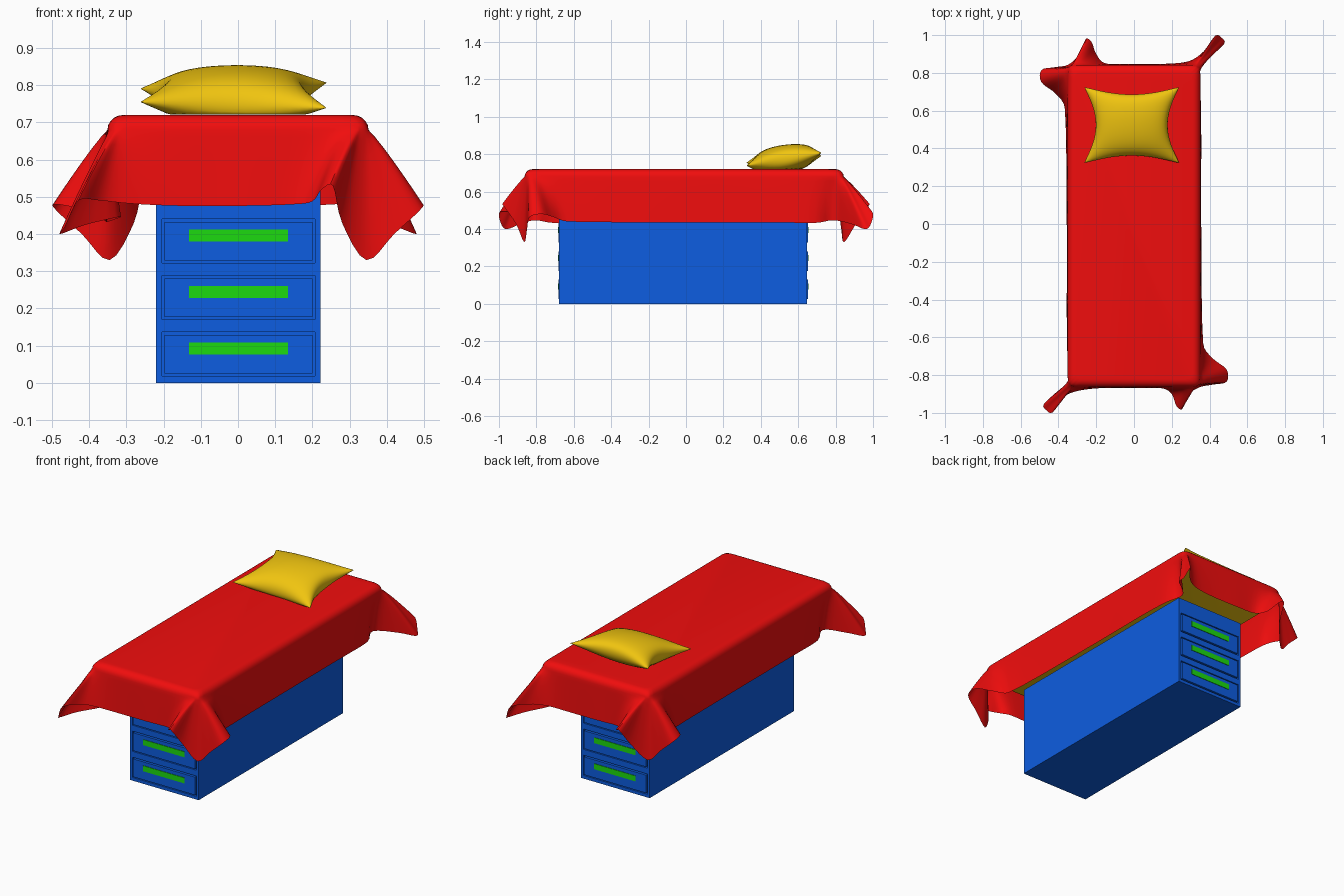
import bpy, bmesh, math
from mathutils import Vector

if "Cube" in bpy.data.objects:
    bpy.data.objects.remove(bpy.data.objects["Cube"])


def material(name, rgb):
    m = bpy.data.materials.new(name)
    m.diffuse_color = (*rgb, 1)
    m.use_nodes = True
    m.node_tree.nodes["Principled BSDF"].inputs["Base Color"].default_value = m.diffuse_color
    return m


RED = material("red_cloth", (0.88, 0.004, 0.004))
BLUE = material("blue_paint", (0.004, 0.11, 0.75))
GREEN = material("green_handle", (0.012, 0.70, 0.005))
YELLOW = material("yellow_fabric", (0.88, 0.56, 0.005))


def finish(name, bm, mat, smooth=None):
    me = bpy.data.meshes.new(name)
    bmesh.ops.recalc_face_normals(bm, faces=bm.faces)
    bm.to_mesh(me)
    bm.free()
    ob = bpy.data.objects.new(name, me)
    bpy.context.collection.objects.link(ob)
    me.materials.append(mat)
    if smooth:
        bpy.ops.object.select_all(action='DESELECT')
        ob.select_set(True)
        bpy.context.view_layer.objects.active = ob
        bpy.ops.object.shade_smooth_by_angle(angle=math.radians(smooth))
    return ob


def box(name, lo, hi, mat, bevel=0):
    bm = bmesh.new()
    bmesh.ops.create_cube(bm, size=1)
    for v in bm.verts:
        v.co = [(a + b) / 2 + c * (b - a) for a, b, c in zip(lo, hi, v.co)]
    if bevel:
        bmesh.ops.bevel(bm, geom=bm.edges[:], offset=bevel, segments=3,
                        profile=0.5, affect='EDGES')
    return finish(name, bm, mat, 40 if bevel else None)


# Cabinet, with a frame, three drawers and handles on both ends
box("cabinet", (-0.22, -0.662, 0), (0.222, 0.632, 0.53), BLUE)
for end, y, s in (("front", -0.662, -1), ("back", 0.632, 1)):

    def plate(name, x0, x1, z0, z1, d, mat):
        ys = sorted((y, y + s * d))
        box(f"{end}_{name}", (x0, ys[0], z0), (x1, ys[1], z1), mat)
    plate("left_stile", -0.22, -0.205, 0, 0.53, 0.016, BLUE)
    plate("right_stile", 0.207, 0.222, 0, 0.53, 0.016, BLUE)
    for i in range(4):
        z = 0.152 * i
        top = 0.53 if i == 3 else z + 0.018
        plate(f"rail_{i + 1}", -0.205, 0.207, max(0, z - 0.016), top, 0.016, BLUE)
        if i < 3:
            plate(f"drawer_{i + 1}", -0.198, 0.200, z + 0.025, z + 0.129, 0.019, BLUE)
            plate(f"handle_{i + 1}", -0.132, 0.134, z + 0.076, z + 0.108, 0.022, GREEN)

# Mattress hidden under the cloth
box("mattress", (-0.335, -0.85, 0.61), (0.335, 0.83, 0.708), YELLOW, 0.025)

# Half of the cloth edge: (shoulder x, y), (hem x, y, z); other half is turned 180 degrees
HALF = [
    ((-.342, -.840), (-.478, -.955, .400)), ((-.335, -.847), (-.465, -.985, .420)),
    ((-.325, -.850), (-.430, -.997, .490)), ((-.310, -.853), (-.370, -.915, .490)),
    ((-.270, -.853), (-.290, -.872, .482)), ((-.150, -.853), (-.160, -.858, .476)),
    ((.020, -.853), (.020, -.858, .476)), ((.180, -.853), (.150, -.860, .480)),
    ((.260, -.853), (.200, -.900, .488)), ((.300, -.853), (.225, -.965, .520)),
    ((.322, -.851), (.255, -.980, .530)), ((.332, -.848), (.280, -.910, .430)),
    ((.341, -.842), (.345, -.855, .330)), ((.346, -.835), (.420, -.840, .400)),
    ((.349, -.825), (.490, -.825, .465)), ((.351, -.810), (.490, -.760, .480)),
    ((.351, -.770), (.415, -.700, .465)), ((.351, -.660), (.366, -.620, .440)),
    ((.351, .000), (.356, .000, .435)), ((.351, .500), (.356, .500, .435)),
    ((.351, .700), (.350, .700, .433)), ((.351, .800), (.315, .800, .447)),
    ((.348, .830), (.410, .890, .425)),
]
keys = []
for t in (1, -1):
    for a, b in HALF:
        shift = 0 if abs(b[1]) > 0.88 else -0.01
        keys.append((Vector((a[0] * t, a[1] * t - 0.01, 0.68)),
                     Vector((b[0] * t, b[1] * t + shift, b[2]))))


def smooth_loop(pts, steps):
    # closed Catmull-Rom curve with limited tangents
    out, n = [], len(pts)
    for i in range(n):
        p0, p1, p2, p3 = (pts[(i + k) % n] for k in (-1, 0, 1, 2))
        for j in range(steps):
            t = j / steps
            m1, m2 = (p2 - p0) / 2, (p3 - p1) / 2
            lim = 1.3 * (p2 - p1).length
            m1, m2 = (m * min(1, lim / max(m.length, 1e-6)) for m in (m1, m2))
            out.append(p1 * (2*t**3 - 3*t*t + 1) + m1 * (t**3 - 2*t*t + t)
                       + p2 * (3*t*t - 2*t**3) + m2 * (t**3 - t*t))
    return out


shoulder = smooth_loop([k[0] for k in keys], 4)
hem = smooth_loop([k[1] for k in keys], 4)

# Cloth: flat top, rounded shoulder, draped skirt
bm = bmesh.new()
rings = []
for k in range(6):
    a = math.pi / 2 * k / 5
    inset = 0.042 * (1 - math.sin(a))
    rings.append([Vector((p.x * (1 - inset / 0.351), p.y * (1 - inset / 0.853),
                          0.68 + 0.04 * math.cos(a))) for p in shoulder])
for k in range(1, 9):
    t = k / 8
    ring = [p.lerp(q, t) for p, q in zip(shoulder, hem)]
    for v, p, q in zip(ring, shoulder, hem):
        v.z = p.z + (q.z - p.z) * t ** 1.12
    rings.append(ring)
rows = [[bm.verts.new(p) for p in r] for r in rings]
bm.faces.new(rows[0])
for r0, r1 in zip(rows, rows[1:]):
    n = len(r0)
    for i in range(n):
        bm.faces.new((r0[i], r1[i], r1[(i + 1) % n], r0[(i + 1) % n]))
finish("draped_cloth", bm, RED, 50)

# Pillow: two puffed sheets sewn along a pinched, pointed outline
bm = bmesh.new()
N = 24


def pillow_point(i, j, side):
    u, v = (math.sin(math.pi / 2 * (2 * k / N - 1)) for k in (i, j))
    x = -0.012 + 0.25 * u * (1 - 0.24 * u * u * (1 - v * v) ** 1.2)
    y = 0.524 + 0.2 * v * (1 - 0.19 * v * v * (1 - u * u) ** 1.2)
    puff = max(0, (1 - u * u) * (1 - v * v)) ** 0.5
    z = 0.773 + 0.026 * v + 0.008 * u * v
    z += 0.077 * puff if side > 0 else -0.075 * puff
    return Vector((x, y, max(z, 0.721)))


for side in (1, -1):
    g = [[bm.verts.new(pillow_point(i, j, side)) for j in range(N + 1)]
         for i in range(N + 1)]
    for i in range(N):
        for j in range(N):
            bm.faces.new((g[i][j], g[i + 1][j], g[i + 1][j + 1], g[i][j + 1]))
bmesh.ops.remove_doubles(bm, verts=bm.verts, dist=1e-5)
finish("pillow", bm, YELLOW, 60)
